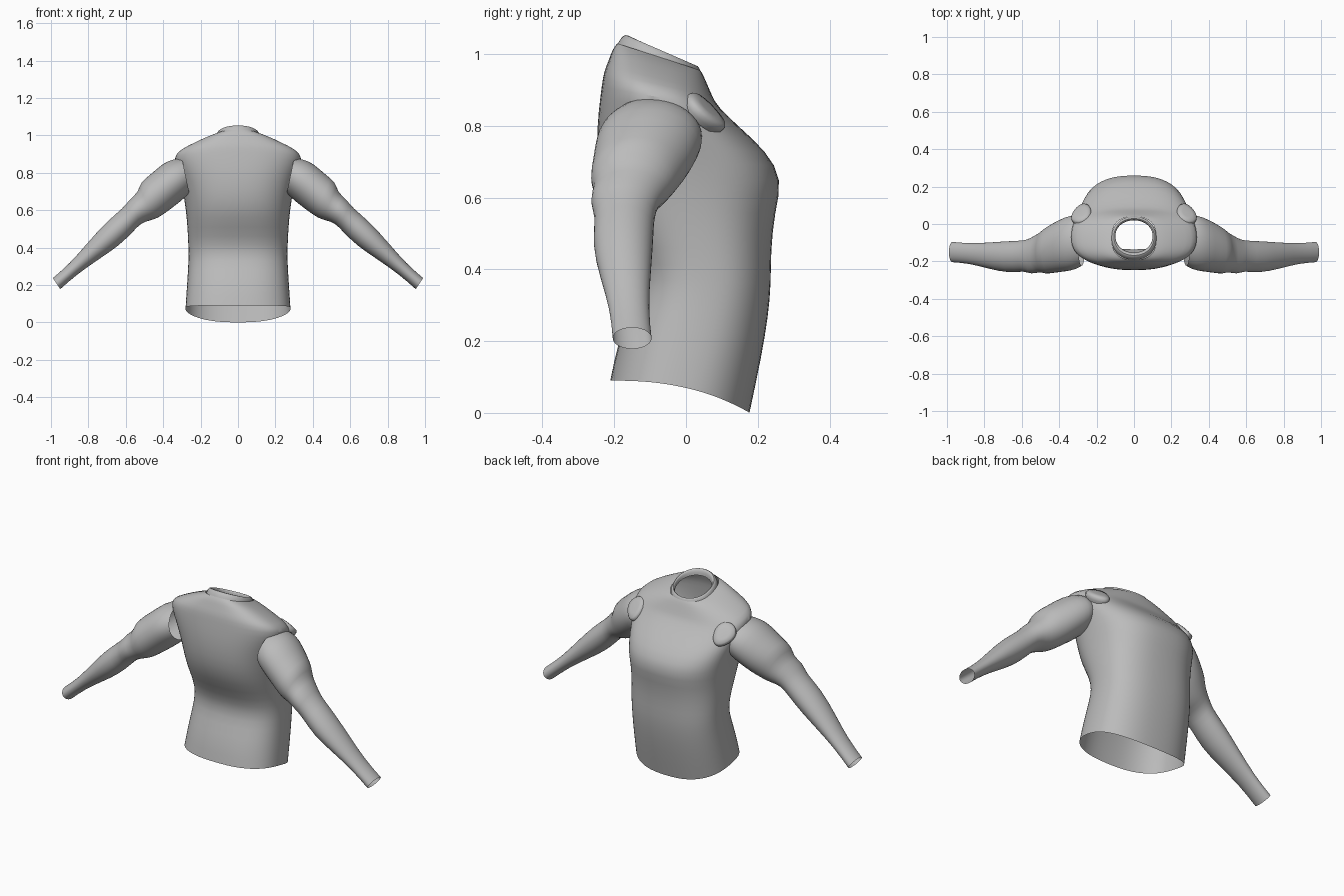
import bpy, bmesh, math
from mathutils import Vector, Matrix

if "Cube" in bpy.data.objects:
    bpy.data.objects.remove(bpy.data.objects["Cube"], do_unlink=True)

# One plain fabric colour
fabric = bpy.data.materials.new("grey_fabric")
fabric.use_nodes = True
GREY = (0.5, 0.5, 0.5, 1)
fabric.diffuse_color = GREY
fabric.node_tree.nodes["Principled BSDF"].inputs["Base Color"].default_value = GREY


def finish(name, bm, levels=1, angle=60):
    mesh = bpy.data.meshes.new(name)
    bmesh.ops.recalc_face_normals(bm, faces=bm.faces)
    bm.to_mesh(mesh)
    bm.free()
    obj = bpy.data.objects.new(name, mesh)
    bpy.context.collection.objects.link(obj)
    mesh.materials.append(fabric)
    if levels:
        sub = obj.modifiers.new("smooth", "SUBSURF")
        sub.levels = sub.render_levels = levels
    bpy.ops.object.select_all(action="DESELECT")
    obj.select_set(True)
    bpy.context.view_layer.objects.active = obj
    bpy.ops.object.shade_smooth_by_angle(angle=math.radians(angle))
    return obj


def loft(name, rings, levels=1):
    """Skin a list of equal point rings into an open tube."""
    bm = bmesh.new()
    rows = [[bm.verts.new(p) for p in ring] for ring in rings]
    n = len(rows[0])
    for a, b in zip(rows, rows[1:]):
        for i in range(n):
            j = (i + 1) % n
            bm.faces.new((a[i], a[j], b[j], b[i]))
    return finish(name, bm, levels)


def soft(v, n):
    return math.copysign(abs(v) ** (2 / n), v)


def body_ring(w, yb, zb, yf, zf, bend=1, n=2.5, count=32):
    """Rounded slice from its back edge (yb, zb) to its chest edge (yf, zf)."""
    ring = []
    for i in range(count):
        a = math.tau * i / count
        t = (1 + soft(math.sin(a), n)) / 2
        ring.append((w * soft(math.cos(a), n),
                     yb + (yf - yb) * t, zb + (zf - zb) * t ** bend))
    return ring


# Torso: hem, waist, chest, shoulder edge, neck
torso = [
    (.282, -.212, .09, .178, 0, 2.5), (.275, -.192, .19, .212, .16, 2),
    (.268, -.155, .29, .230, .27), (.265, -.127, .37, .238, .36),
    (.268, -.155, .46, .237, .45), (.275, -.215, .56, .248, .56),
    (.287, -.245, .66, .272, .65), (.305, -.25, .76, .225, .73),
    (.33, -.245, .84, .145, .80), (.345, -.235, .915, .088, .855),
    (.315, -.23, .95, .075, .88), (.24, -.215, .985, .06, .915),
    (.17, -.205, 1.015, .047, .945), (.12, -.192, 1.03, .04, .955),
]
loft("shirt_body", [body_ring(*r) for r in torso])

# Neck band with a rolled rim
collar = [(.122, -.193, 1.025, .042, .948), (.117, -.183, 1.045, .037, .963),
          (.108, -.168, 1.057, .03, .97), (.1, -.155, 1.048, .022, .962),
          (.1, -.152, 1.02, .02, .94)]
loft("collar", [body_ring(*r, n=2.1) for r in collar])

# Sleeve stations: outer x, z; inner x, z; back y; front y
sleeve = [
    (.30, .88, .26, .69, -.225, .03), (.345, .875, .28, .67, -.245, .052),
    (.40, .855, .32, .635, -.255, .042), (.47, .79, .38, .59, -.262, .01),
    (.525, .75, .43, .555, -.27, -.025), (.53, .70, .47, .545, -.255, -.045),
    (.585, .655, .52, .53, -.272, -.075), (.61, .615, .56, .485, -.25, -.088),
    (.70, .545, .635, .41, -.265, -.09), (.81, .42, .74, .34, -.24, -.098),
    (.90, .315, .855, .262, -.212, -.104), (.99, .238, .95, .178, -.205, -.095),
]


def sleeve_ring(s, side, count=20):
    xo, zo, xi, zi, yb, yf = s
    ring = []
    for i in range(count):
        a = math.tau * i / count
        t = (1 + math.cos(a)) / 2
        ring.append((side * (xi + (xo - xi) * t),
                     (yb + yf) / 2 + (yf - yb) / 2 * math.sin(a),
                     zi + (zo - zi) * t))
    return ring


def patch(name, side):
    """Thick egg-shaped patch lying on the front of the shoulder."""
    normal = Vector((.3 * side, .68, .67)).normalized()
    up = (Vector((.25 * side, -.7, .7)))
    up = (up - normal * up.dot(normal)).normalized()
    across = up.cross(normal)
    frame = Matrix((across, up, normal)).transposed().to_4x4()
    frame.translation = Vector((.278 * side, .052, .835))
    bm = bmesh.new()
    rows = []
    for scale, h in ((.9, -.02), (1, -.005), (1, .008), (.88, .018), (.5, .021)):
        row = []
        for i in range(20):
            a = math.tau * i / 20
            x = .054 * math.cos(a) * (1 + .2 * math.sin(a))
            row.append(bm.verts.new(frame @ Vector((x * scale, .07 * math.sin(a) * scale, h))))
        rows.append(row)
    for a, b in zip(rows, rows[1:]):
        for i in range(20):
            j = (i + 1) % 20
            bm.faces.new((a[i], a[j], b[j], b[i]))
    bm.faces.new(rows[0][::-1])
    bm.faces.new(rows[-1])
    finish(name, bm, 0)


for label, side in (("left", 1), ("right", -1)):
    loft(label + "_sleeve", [sleeve_ring(s, side) for s in sleeve])
    patch(label + "_shoulder_patch", side)
